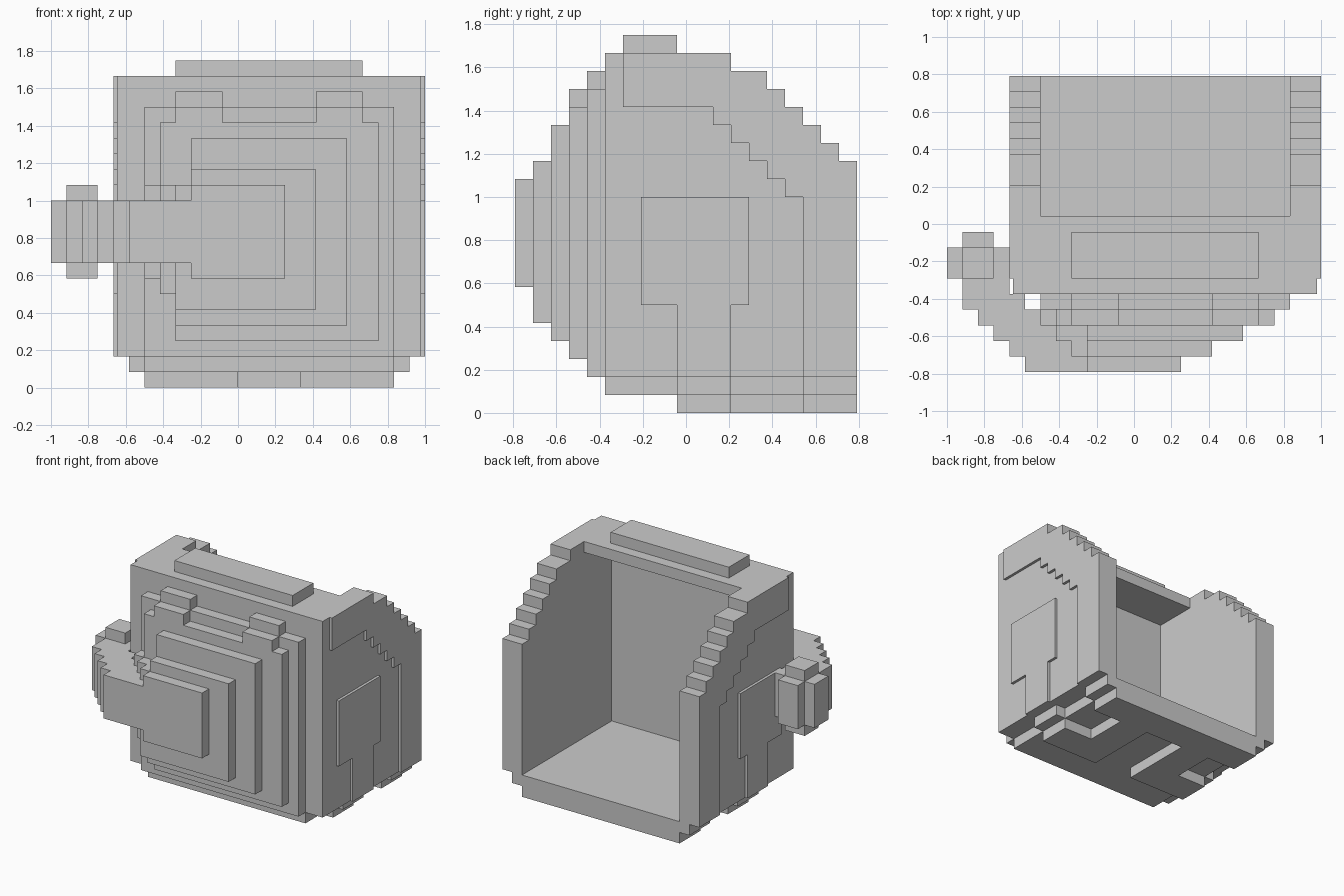
import bpy, bmesh

if "Cube" in bpy.data.objects:
    bpy.data.objects.remove(bpy.data.objects["Cube"])

U = 1 / 12  # one block; x centred, y counted from the front, z from the ground


def world(x, y, z):
    return (x * U, (y - 9.5) * U, z * U)


def prism(name, pts, axis, lo, hi):
    """Extrude a 2D block profile along an axis, from lo to hi."""
    def place(p, d):
        a, b = p
        return world(*{'x': (d, a, b), 'y': (a, d, b), 'z': (a, b, d)}[axis])
    bm = bmesh.new()
    low = [bm.verts.new(place(p, lo)) for p in pts]
    high = [bm.verts.new(place(p, hi)) for p in pts]
    bm.faces.new(low)
    bm.faces.new(high)
    n = len(pts)
    for i in range(n):
        j = (i + 1) % n
        bm.faces.new((low[i], low[j], high[j], high[i]))
    bmesh.ops.recalc_face_normals(bm, faces=bm.faces)
    bmesh.ops.triangulate(bm, faces=[f for f in bm.faces if len(f.verts) > 4])
    mesh = bpy.data.meshes.new(name)
    bm.to_mesh(mesh)
    bm.free()
    ob = bpy.data.objects.new(name, mesh)
    bpy.context.collection.objects.link(ob)
    return ob


def box(name, x, y, z):
    return prism(name, [(x[0], y[0]), (x[1], y[0]), (x[1], y[1]), (x[0], y[1])], 'z', *z)


# Stepped rear edge shared by the side walls and their raised borders
stairs = [(19, 2), (19, 14)]
for y, z in [(18, 14), (17, 15), (16, 16), (15, 17), (14, 18)]:
    stairs += [(y, z), (y, z + 1)]
stairs += [(12, 19), (12, 20)]

border = [(6, 20), (6, 17), (11, 17)]
for i in range(5):
    border += [(11 + i, 16 - i), (12 + i, 16 - i)]
border += [(16, 2)]

emblem = [(7, 12), (7, 6), (9, 6), (9, 2), (12, 2), (12, 6), (13, 6), (13, 12)]

# Side walls with thin raised panels, mirrored about the shell centre x = 2
for side, s in (("right", 1), ("left", -1)):
    wall, skin, face = 2 + 8 * s, 2 + 9.75 * s, 2 + 10 * s
    prism(side + "_wall", [(5, 2)] + stairs + [(5, 20)], 'x', *sorted((wall, skin)))
    prism(side + "_border", border + stairs, 'x', *sorted((skin, face)))
    prism(side + "_panel", emblem, 'x', *sorted((skin, face)))

# Shell
box("front_wall", (-6, 10), (5, 6), (2, 20))
box("roof", (-6, 10), (6, 10), (19, 20))
box("roof_ridge", (-4, 8), (6, 9), (20, 21))
box("floor", (-6, 10), (5, 19), (1, 2))
for name, y in (("middle", (9, 12)), ("back", (16, 19))):
    for side, x in (("left", (-7, -6)), ("right", (10, 11))):
        box(f"{name}_{side}_floor_edge", x, y, (1, 2))

# Base plate with a centre slot and side notches
half = [(4, 16), (4, 9), (10, 9), (10, 12), (7, 12), (7, 16), (10, 16), (10, 19)]
prism("base_plate", half + [(4 - x, y) for x, y in reversed(half)], 'z', 0, 1)

# Stepped front layers, from the shell outwards
box("front_layer_1", (-6, 10), (4, 5), (2, 18))
prism("front_layer_2", [(-4, 3), (9, 3), (9, 17), (-5, 17), (-5, 13), (-6, 13),
                        (-6, 7), (-5, 7), (-5, 6), (-4, 6)], 'y', 3, 4)
prism("front_layer_3", [(-4, 4), (7, 4), (7, 16), (-3, 16), (-3, 13), (-5, 13),
                        (-5, 6), (-4, 6)], 'y', 2, 3)
prism("front_layer_4", [(-4, 5), (5, 5), (5, 14), (-3, 14), (-3, 13), (-4, 13)], 'y', 1, 2)
box("front_layer_5", (-3, 3), (0, 1), (7, 13))

# Two stepped bumps near the top of the front
for side, x in (("left", (-4, -1)), ("right", (5, 8))):
    box(side + "_bump_back", x, (4, 5), (18, 19))
    box(side + "_bump_front", x, (3, 4), (17, 18))

# Curved side arm and its tip
outer = [(-12, 8), (-12, 6), (-11, 6), (-11, 4)]
for i in range(4):
    outer += [(-10 + i, 4 - i), (-10 + i, 3 - i)]
prism("side_arm", outer + [(-3, 0), (-3, 4), (-7, 4), (-7, 5), (-8, 5), (-8, 8)], 'z', 8, 12)
box("arm_tip_cap", (-11, -9), (6, 8), (7, 13))
box("arm_tip_end", (-11, -9), (8, 9), (8, 12))
